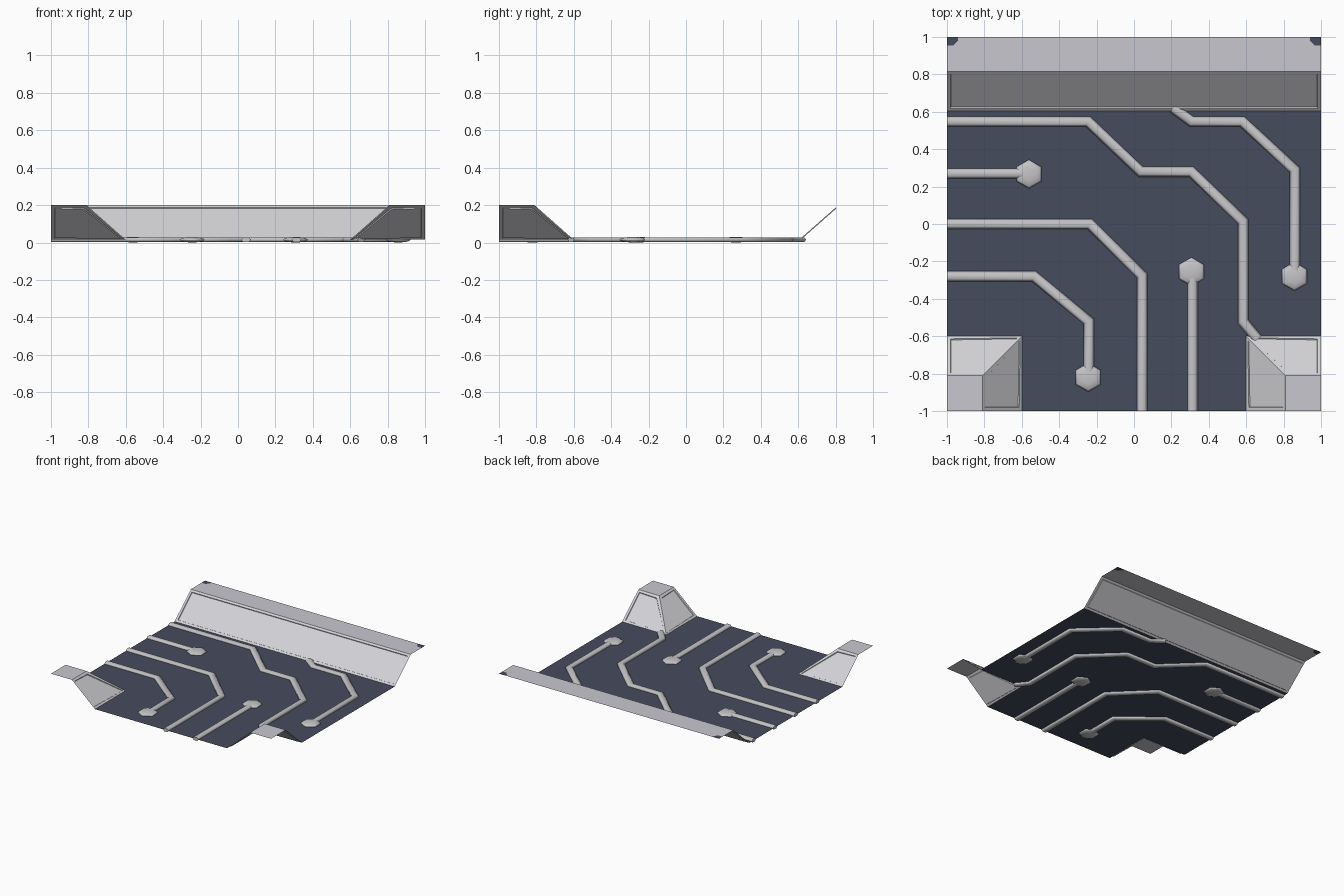
import bpy, bmesh, math
from mathutils import Vector

if "Cube" in bpy.data.objects:
    bpy.data.objects.remove(bpy.data.objects["Cube"])

FLOOR, TOP = 0.015, 0.2


def material(name, rgb):
    m = bpy.data.materials.new(name)
    m.diffuse_color = (*rgb, 1)
    m.use_nodes = True
    m.node_tree.nodes["Principled BSDF"].inputs["Base Color"].default_value = m.diffuse_color
    return m


NAVY = material("navy board", (0.062, 0.072, 0.112))
PANEL = material("pale grey panel", (0.65, 0.65, 0.68))
LEDGE = material("lilac grey ledge", (0.58, 0.575, 0.63))
TRACE = material("silver trace", (0.56, 0.55, 0.57))


def finish(bm, name, mat, smooth=False):
    me = bpy.data.meshes.new(name)
    bm.to_mesh(me)
    bm.free()
    me.materials.append(mat)
    for p in me.polygons:
        p.use_smooth = smooth and len(p.vertices) <= 4
    ob = bpy.data.objects.new(name, me)
    bpy.context.collection.objects.link(ob)
    return ob


def sheet(name, polys, mat):
    """Flat faces, all turned upwards."""
    bm = bmesh.new()
    for pts in polys:
        f = bm.faces.new([bm.verts.new(p) for p in pts])
        f.normal_update()
        if f.normal.z < 0:
            f.normal_flip()
    bmesh.ops.remove_doubles(bm, verts=bm.verts, dist=1e-5)
    return finish(bm, name, mat)


def slope(name, pts):
    """Sloping wall with a shallow recessed panel."""
    bm = bmesh.new()
    f = bm.faces.new([bm.verts.new(p) for p in pts])
    f.normal_update()
    if f.normal.z < 0:
        f.normal_flip()
    bmesh.ops.inset_individual(bm, faces=[f], thickness=0.026, depth=0)
    bmesh.ops.inset_individual(bm, faces=[f], thickness=0.004, depth=-0.006)
    return finish(bm, name, PANEL)


def trace(name, path, hw=0.028, hh=0.013):
    """Flattened six-sided tube swept along a mitred flat path."""
    bm = bmesh.new()
    pts = [Vector(p) for p in path]
    rings = []
    for i, p in enumerate(pts):
        a = (p - pts[i - 1]).normalized() if i else None
        b = (pts[i + 1] - p).normalized() if i < len(pts) - 1 else None
        a, b = a or b, b or a
        t = (a + b).normalized()
        side = Vector((-t.y, t.x)) / t.dot(a)
        ring = []
        for k in range(6):
            ang = math.tau * k / 6
            q = p + side * hw * math.cos(ang)
            ring.append(bm.verts.new((q.x, q.y, FLOOR + hh * math.sin(ang) / 0.866)))
        rings.append(ring)
    for r, s in zip(rings, rings[1:]):
        for k in range(6):
            bm.faces.new((r[k], r[(k + 1) % 6], s[(k + 1) % 6], s[k]))
    bm.faces.new(rings[0])
    bm.faces.new(rings[-1])
    bmesh.ops.recalc_face_normals(bm, faces=bm.faces)
    return finish(bm, name, TRACE, True)


def pad(name, x, y):
    """Flattened low-poly ball at a trace end."""
    bm = bmesh.new()
    bmesh.ops.create_uvsphere(bm, u_segments=6, v_segments=6, radius=1)
    for v in bm.verts:
        v.co = (x + v.co.x * 0.077, y + v.co.y * 0.077, FLOOR + v.co.z * 0.015)
    return finish(bm, name, TRACE, True)


# Board floor with the two front corners left out
sheet("board_floor", [
    [(-1, -0.6, FLOOR), (1, -0.6, FLOOR), (1, 0.605, FLOOR), (-1, 0.605, FLOOR)],
    [(-0.6, -1, FLOOR), (0.6, -1, FLOOR), (0.6, -0.6, FLOOR), (-0.6, -0.6, FLOOR)],
], NAVY)

# Back wall and its ledge, with small dark corners
slope("back_wall", [(-1, 0.605, FLOOR), (1, 0.605, FLOOR), (1, 0.815, TOP), (-1, 0.815, TOP)])
cut = [(1, 0.955), (0.965, 0.955), (0.94, 0.982), (0.94, 1)]
right = [(x, y, TOP) for x, y in cut]
left = [(-x, y, TOP) for x, y in cut]
sheet("back_ledge", [[(-1, 0.815, TOP), (1, 0.815, TOP)] + right + left[::-1]], LEDGE)
sheet("ledge_corners", [right + [(1, 1, TOP)], left + [(-1, 1, TOP)]], NAVY)

# Front corner blocks, mirrored left and right
for s, n in ((-1, "left"), (1, "right")):
    slope(n + "_corner_back_slope", [(s, -0.6, FLOOR), (s * 0.6, -0.6, FLOOR),
                                     (s * 0.81, -0.81, TOP), (s, -0.81, TOP)])
    slope(n + "_corner_side_slope", [(s * 0.6, -0.6, FLOOR), (s * 0.6, -1, FLOOR),
                                     (s * 0.81, -1, TOP), (s * 0.81, -0.81, TOP)])
    sheet(n + "_corner_ledge", [[(s, -1, TOP), (s * 0.81, -1, TOP),
                                 (s * 0.81, -0.81, TOP), (s, -0.81, TOP)]], LEDGE)

# Circuit traces
paths = [
    [(-1, 0.548), (-0.246, 0.548), (0.035, 0.28), (0.305, 0.28),
     (0.583, 0.015), (0.583, -0.52), (0.66, -0.615)],
    [(-1, 0.27), (-0.56, 0.27)],
    [(-1, 0), (-0.237, 0), (0.043, -0.275), (0.043, -1)],
    [(-1, -0.28), (-0.535, -0.28), (-0.242, -0.52), (-0.242, -0.8)],
    [(0.313, -0.26), (0.313, -1)],
    [(0.21, 0.62), (0.307, 0.548), (0.578, 0.548), (0.86, 0.29), (0.86, -0.26)],
]
for i, p in enumerate(paths):
    trace(f"circuit_trace_{i + 1}", p)

# Solder pads
for i, (x, y) in enumerate([(-0.562, 0.267), (-0.245, -0.82), (0.307, -0.255), (0.857, -0.28)]):
    pad(f"solder_pad_{i + 1}", x, y)
